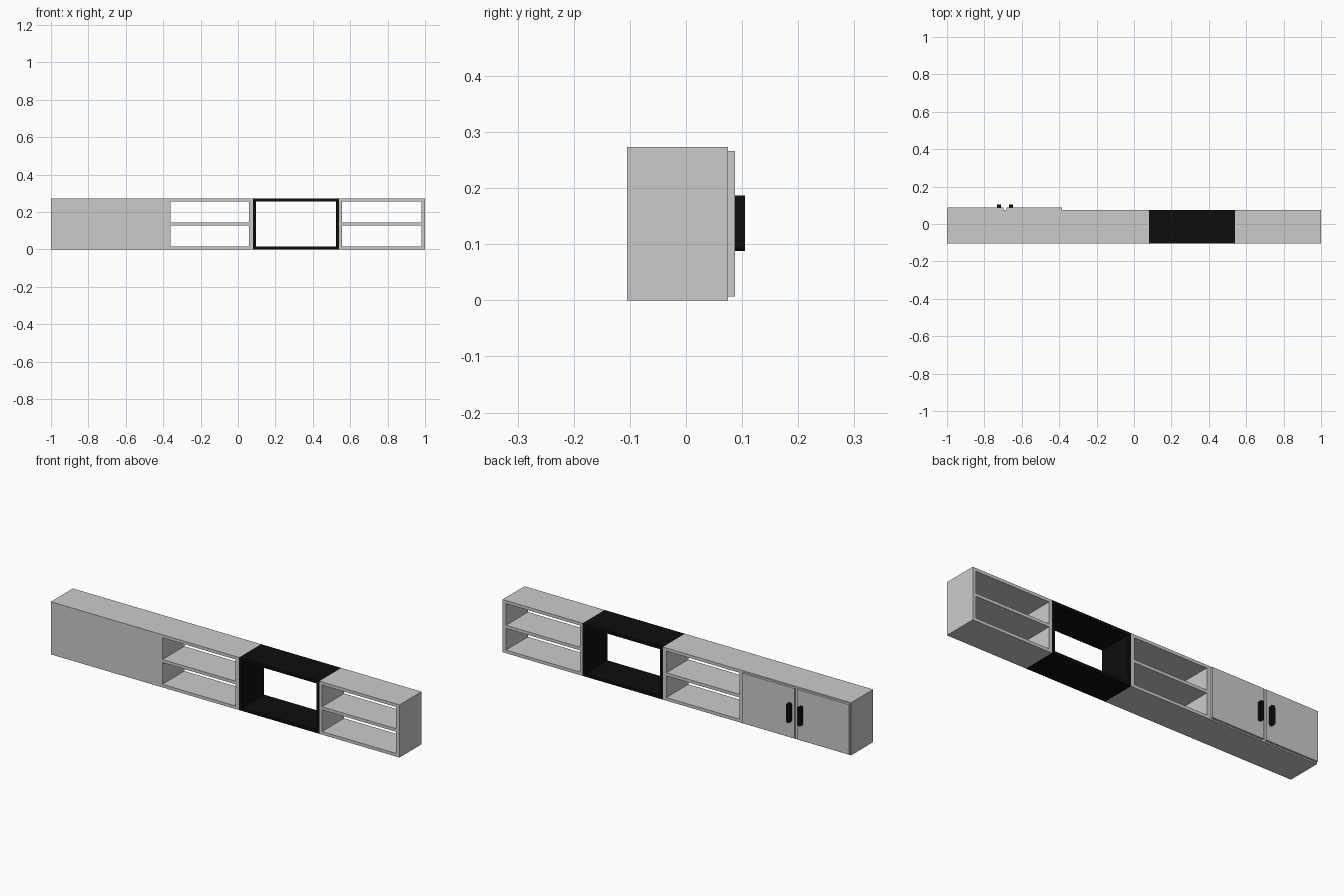
import bpy, bmesh, math
from mathutils import Vector

if "Cube" in bpy.data.objects:
    bpy.data.objects.remove(bpy.data.objects["Cube"])

Y_FRONT, Y_BACK, H = -0.105, 0.075, 0.273
T = 0.016

black = bpy.data.materials.new("black")
black.diffuse_color = (0.004, 0.004, 0.004, 1)
black.use_nodes = True
black.node_tree.nodes["Principled BSDF"].inputs["Base Color"].default_value = black.diffuse_color


def finish(name, bm, mat=None):
    bmesh.ops.recalc_face_normals(bm, faces=bm.faces[:])
    me = bpy.data.meshes.new(name)
    bm.to_mesh(me)
    bm.free()
    ob = bpy.data.objects.new(name, me)
    bpy.context.collection.objects.link(ob)
    if mat:
        me.materials.append(mat)
    return ob


def panel(name, xs, zs, holes=(), y0=Y_FRONT, y1=Y_BACK, mat=None):
    """Grid of cells in the xz plane, minus hole cells, extruded in y."""
    bm = bmesh.new()
    v = [[bm.verts.new((x, y0, z)) for z in zs] for x in xs]
    for i in range(len(xs) - 1):
        for j in range(len(zs) - 1):
            if (i, j) not in holes:
                bm.faces.new((v[i][j], v[i + 1][j], v[i + 1][j + 1], v[i][j + 1]))
    ext = bmesh.ops.extrude_face_region(bm, geom=bm.faces[:], use_keep_orig=True)
    verts = [g for g in ext["geom"] if isinstance(g, bmesh.types.BMVert)]
    bmesh.ops.translate(bm, verts=verts, vec=Vector((0, y1 - y0, 0)))
    return finish(name, bm, mat)


shelf_z = [0, T, H / 2 - T / 2, H / 2 + T / 2, H - T, H]

# closed cupboard with the open shelves beside it
panel("cupboard_and_shelves", [-1, -0.36, 0.06, 0.08], shelf_z, {(1, 1), (1, 3)})

# black open frame
panel("open_frame", [0.08, 0.097, 0.523, 0.54], [0, T, H - T, H], {(1, 1)}, mat=black)

# end shelves
panel("end_shelves", [0.54, 0.556, 0.98, 1], shelf_z, {(1, 1), (1, 3)})

# pair of doors with rounded pull handles, mirrored about the door gap
MID = -0.69
for side, s in (("left", -1), ("right", 1)):
    a, b = sorted((MID + s * 0.008, MID + s * 0.306))
    panel(side + "_door", [a, b], [0.007, 0.266], y0=Y_BACK, y1=0.087)

    a, b = sorted((MID + s * 0.022, MID + s * 0.043))
    handle = panel(side + "_handle", [a, b], [0.088, 0.187], y0=0.087, y1=0.105, mat=black)
    bm = bmesh.new()
    bm.from_mesh(handle.data)
    edges = [e for e in bm.edges if abs(e.verts[0].co.y - e.verts[1].co.y) > 0.01]
    bmesh.ops.bevel(bm, geom=edges, offset=0.008, segments=4, profile=0.5, affect='EDGES')
    bm.to_mesh(handle.data)
    bm.free()
